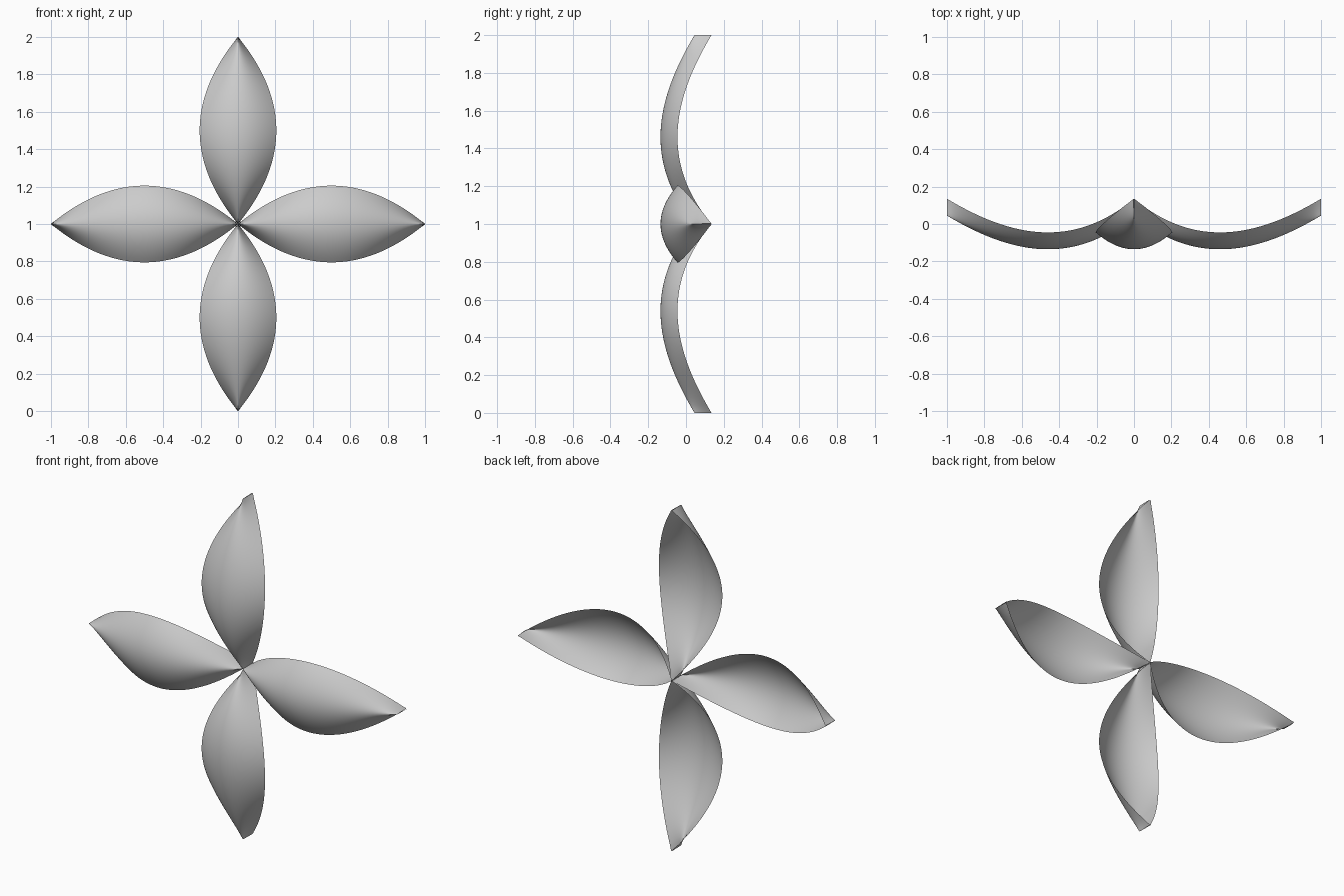
import bpy, bmesh, math
from mathutils import Matrix

if "Cube" in bpy.data.objects:
    bpy.data.objects.remove(bpy.data.objects["Cube"])

LENGTH_STEPS, WIDTH_STEPS = 48, 20


def petal_point(r, u):
    """Point on the upright petal: r runs root to tip, u runs edge to edge."""
    half_width = max(0.205 * 4 * r * (1 - r), 0.002)
    d = r - 0.46
    midrib = -0.135 + 0.743 * d * d - 0.233 * d ** 3
    return (half_width * u, midrib + 0.09 * u * u, r)


def make_petal(name, angle):
    bm = bmesh.new()
    rows = [[bm.verts.new(petal_point(i / LENGTH_STEPS, 2 * j / WIDTH_STEPS - 1))
             for j in range(WIDTH_STEPS + 1)] for i in range(LENGTH_STEPS + 1)]
    for a, b in zip(rows, rows[1:]):
        for j in range(WIDTH_STEPS):
            bm.faces.new((a[j], a[j + 1], b[j + 1], b[j])).smooth = True
    # Turn about the hub and lift the hub to mid height
    bm.transform(Matrix.Translation((0, 0, 1)) @ Matrix.Rotation(angle, 4, 'Y'))
    mesh = bpy.data.meshes.new(name)
    bm.to_mesh(mesh)
    bm.free()
    bpy.context.collection.objects.link(bpy.data.objects.new(name, mesh))


# Four cupped petals around the centre
for k, side in enumerate(("top", "right", "bottom", "left")):
    make_petal("petal_" + side, k * math.pi / 2)
